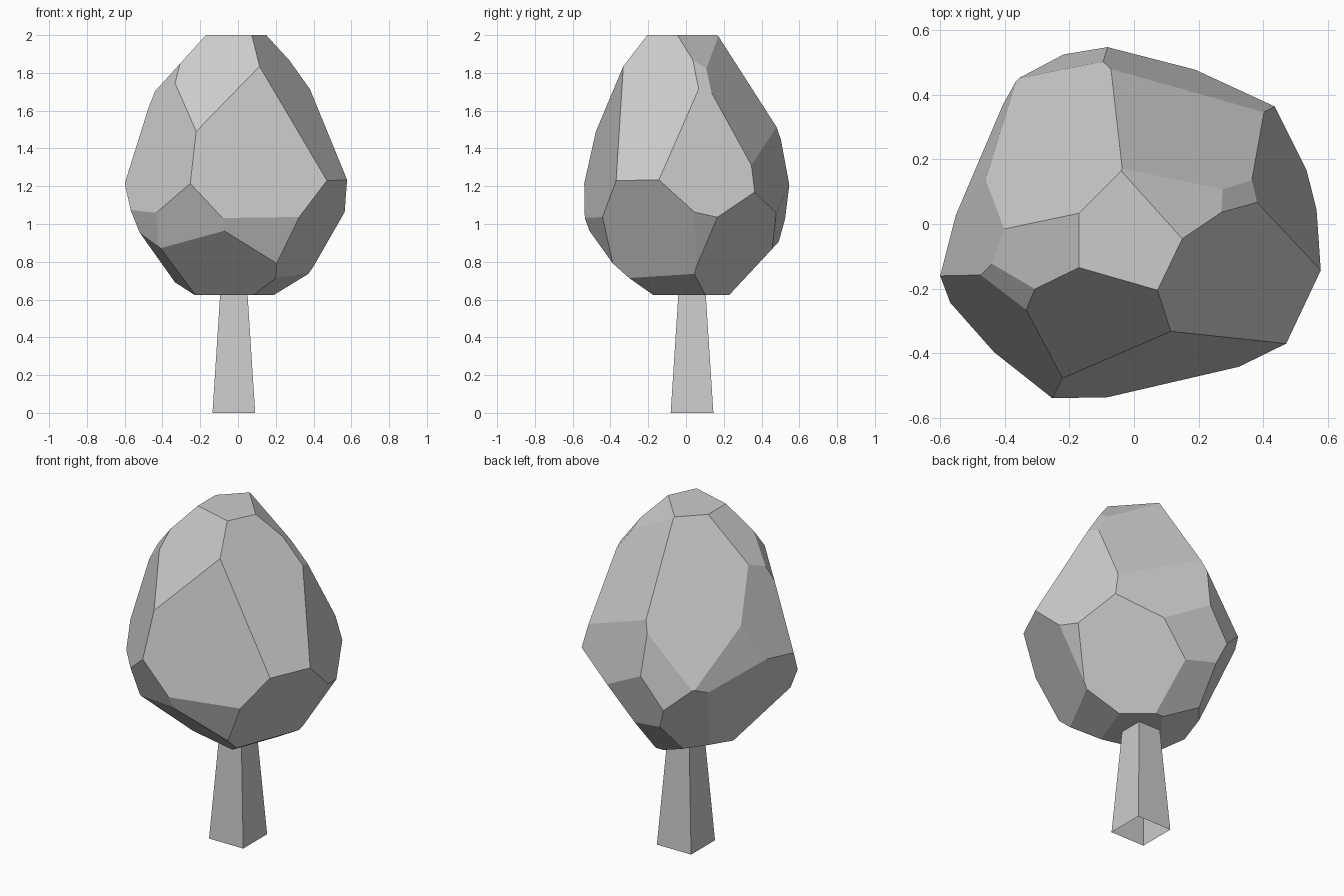
import bpy
import bmesh
from mathutils import Vector, Matrix

cube = bpy.data.objects.get("Cube")
if cube:
    bpy.data.objects.remove(cube, do_unlink=True)


def make_material(name, colour):
    mat = bpy.data.materials.new(name)
    mat.use_nodes = True
    mat.diffuse_color = colour
    mat.node_tree.nodes["Principled BSDF"].inputs["Base Color"].default_value = colour
    return mat


def add_object(name, bm, material):
    bmesh.ops.recalc_face_normals(bm, faces=bm.faces[:])
    mesh = bpy.data.meshes.new(name)
    bm.to_mesh(mesh)
    bm.free()
    mesh.materials.append(material)
    obj = bpy.data.objects.new(name, mesh)
    bpy.context.collection.objects.link(obj)
    return obj


def add_block(bm, low, high):
    """Axis-aligned box between two corners."""
    low, high = Vector(low), Vector(high)
    size = Matrix.Diagonal((high - low).to_4d())
    size[3][3] = 1
    matrix = Matrix.Translation((low + high) / 2) @ size
    return bmesh.ops.create_cube(bm, size=1, matrix=matrix)["verts"]


def slice_facet(bm, centre, normal, distance):
    """Cut away everything beyond one plane and close the cut."""
    normal = Vector(normal).normalized()
    cut = bmesh.ops.bisect_plane(
        bm, geom=bm.verts[:] + bm.edges[:] + bm.faces[:], dist=0.0001,
        plane_co=centre + normal * distance, plane_no=normal, clear_outer=True)
    rim = [e for e in cut["geom_cut"]
           if isinstance(e, bmesh.types.BMEdge) and e.is_boundary]
    if rim:
        bmesh.ops.edgeloop_fill(bm, edges=rim)


grey = make_material("plain grey", (0.6, 0.6, 0.6, 1))

# Crown facets: direction x, y, z and distance from the crown centre
upper_facets = [
    (-.23, -.80, .56, .593), (.79, -.38, .49, .525), (.50, .45, .74, .646),
    (.42, .78, .47, .49), (.73, .34, .59, .605), (-.63, .63, .45, .489),
    (-.74, 0, .67, .663), (-.77, -.43, .47, .628),
]
side_facets = [
    (.22, -.96, .19, .463), (.92, .29, .25, .50), (.34, .92, .19, .477),
    (-.35, .92, .15, .535), (-.89, .43, .16, .507), (-.93, .21, .29, .53),
    (-.72, -.66, .23, .539),
]
lower_facets = [
    (.80, -.37, -.47, .50), (.86, .11, -.49, .56), (.54, .64, -.55, .484),
    (.47, -.18, -.86, .568), (.13, .97, -.22, .517), (0, .73, -.68, .56),
    (-.70, .57, -.43, .526), (-.90, .27, -.36, .488), (-.37, -.86, -.36, .55),
    (.22, -.93, -.31, .53), (-.73, -.62, -.29, .602), (-.68, -.21, -.70, .578),
    (-.16, -.66, -.73, .523), (-.33, .23, -.91, .583),
]

# Crown: a block carved down facet by facet
bm = bmesh.new()
add_block(bm, (-.8, -.8, .625), (.8, .8, 2))
crown_centre = Vector((0, 0, 1.2))
for x, y, z, distance in upper_facets + side_facets + lower_facets:
    slice_facet(bm, crown_centre, (x, y, z), distance)
add_object("crown", bm, grey)

# Trunk: tapered square post, open underneath
bm = bmesh.new()
trunk_axis = Vector((-.022, .032, 0))
for v in add_block(bm, (-.113, -.113, 0), (.113, .113, .63)):
    if v.co.z > .1:
        v.co.x *= .64
        v.co.y *= .64
    v.co += trunk_axis
bottom = [f for f in bm.faces if f.calc_center_median().z < .01]
bmesh.ops.delete(bm, geom=bottom, context="FACES_ONLY")
add_object("trunk", bm, grey)
